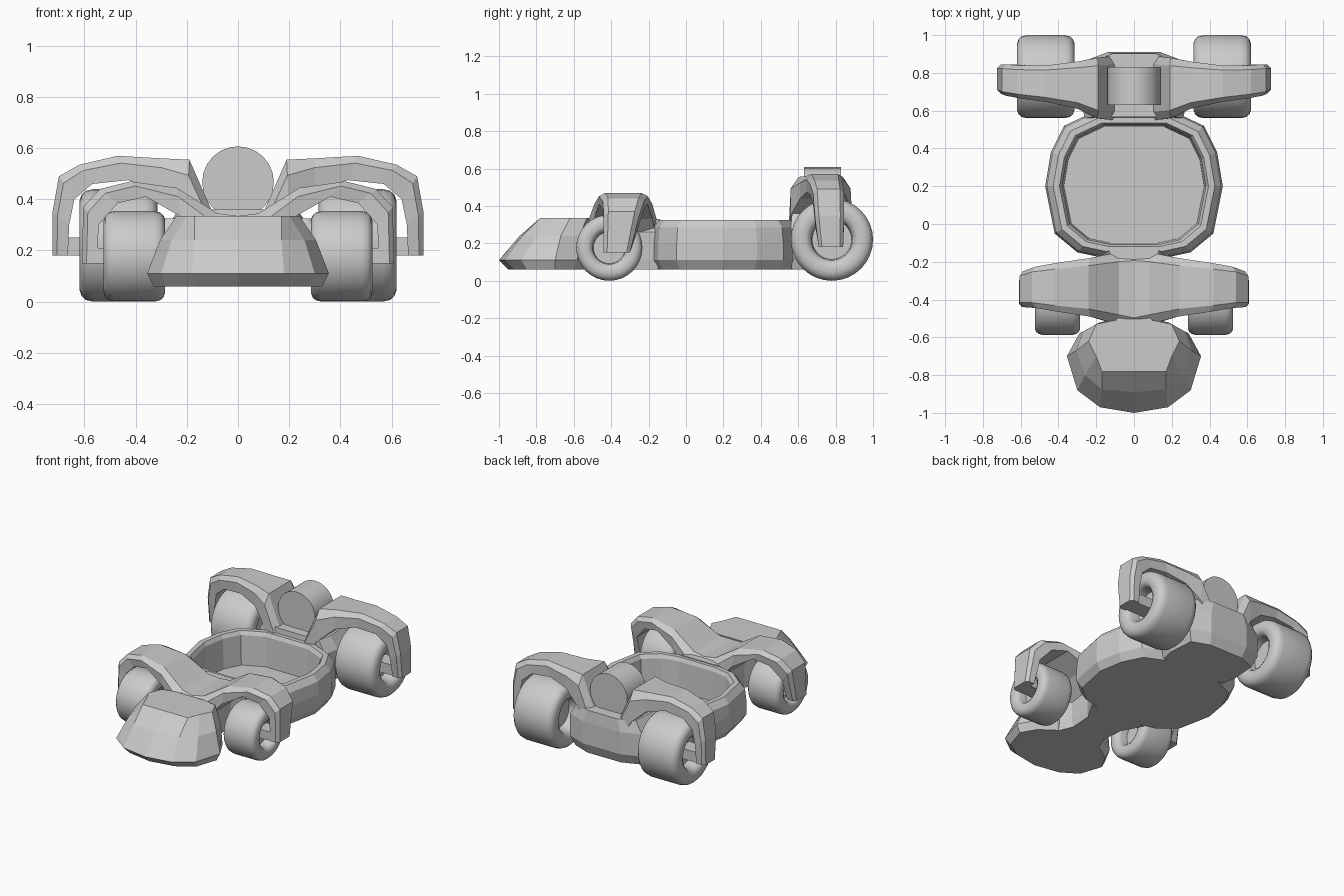
import bpy, bmesh, math
from mathutils import Matrix

if "Cube" in bpy.data.objects:
    bpy.data.objects.remove(bpy.data.objects["Cube"])

grey = bpy.data.materials.new("plain grey")
grey.diffuse_color = (0.6, 0.6, 0.6, 1)
grey.use_nodes = True
grey.node_tree.nodes["Principled BSDF"].inputs["Base Color"].default_value = grey.diffuse_color


def finish(name, bm, smooth=False):
    bmesh.ops.recalc_face_normals(bm, faces=bm.faces)
    me = bpy.data.meshes.new(name)
    bm.to_mesh(me)
    bm.free()
    me.materials.append(grey)
    ob = bpy.data.objects.new(name, me)
    bpy.context.collection.objects.link(ob)
    if smooth:
        bpy.context.view_layer.objects.active = ob
        ob.select_set(True)
        bpy.ops.object.shade_smooth_by_angle(angle=math.radians(50))
        ob.select_set(False)
    return ob


def loft(name, rings, smooth=False):
    """Skin equal-length closed rings and cap both ends."""
    bm = bmesh.new()
    vr = [[bm.verts.new(p) for p in r] for r in rings]
    n = len(vr[0])
    for a, b in zip(vr, vr[1:]):
        for i in range(n):
            j = (i + 1) % n
            bm.faces.new((a[i], a[j], b[j], b[i]))
    bm.faces.new(vr[0])
    bm.faces.new(vr[-1])
    return finish(name, bm, smooth)


def ring(half, z, s=1.0, cy=0.0):
    """Mirror a half outline across x = 0, scaled about (0, cy)."""
    pts = [(x * s, cy + (y - cy) * s, z) for x, y in half]
    return pts + [(-x, y, h) for x, y, h in reversed(pts) if x > 1e-6]


# Nose
loft("nose", [
    ring([(0, -.95), (.17, -.92), (.28, -.85), (.33, -.70), (.27, -.60), (.17, -.53)], .06),
    ring([(0, -1), (.18, -.97), (.30, -.88), (.355, -.70), (.29, -.58), (.18, -.52)], .11),
    ring([(0, -.89), (.17, -.875), (.26, -.80), (.305, -.67), (.27, -.57), (.18, -.52)], .24),
    ring([(0, -.78), (.17, -.78), (.20, -.70), (.24, -.62), (.20, -.53), (.10, -.51)], .335)])

# Neck between nose and cockpit
neck = [(0, -.58), (.18, -.56), (.13, -.44), (.14, -.28), (.22, -.14), (0, -.14)]
loft("neck", [ring(neck, .06, .95, -.35), ring(neck, .11), ring(neck, .26),
              ring([(x * .6, y) for x, y in neck], .33)])

# Cockpit tub: outer wall, rim, inner wall and floor in one skin
tub = [(0, -.18), (.16, -.18), (.30, -.15), (.42, -.05), (.47, .20),
       (.44, .38), (.37, .52), (.20, .60), (0, .60)]
loft("cockpit_tub", [ring(tub, z, s, .2) for z, s in
                     [(.06, .93), (.11, 1), (.2, 1), (.285, .98),
                      (.325, .91), (.325, .84), (.30, .81), (.10, .79)]])

# Tail block between the rear wheels
tail = [(0, .56), (.26, .56), (.285, .66), (.27, .86), (.14, .91), (0, .91)]
loft("tail", [ring(tail, .06, .9, .62), ring(tail, .13), ring(tail, .28),
              ring([(x * .85, y) for x, y in tail], .36, .96, .72)])

# Engine drum
bm = bmesh.new()
bmesh.ops.create_cone(bm, cap_ends=True, segments=24, radius1=.14, radius2=.14, depth=.2,
                      matrix=Matrix.Translation((0, .73, .467)) @ Matrix.Rotation(math.pi / 2, 4, 'X'))
finish("engine_drum", bm, True)


def fender(name, stations, side):
    """Arched arm: each station is top x, z, underside x, z, front y, back y."""
    rings = []
    for xt, zt, xb, zb, y0, y1 in stations:
        c = (y1 - y0) * .13
        xm, zm = xt + (xb - xt) * .3, zt + (zb - zt) * .3
        sec = [(xt, y0 + c, zt), (xt, y1 - c, zt), (xm, y1, zm),
               (xb, y1, zb), (xb, y0, zb), (xm, y0, zm)]
        rings.append([(side * x, y, z) for x, y, z in sec])
    loft(name, rings)


def block(name, x0, x1, y0, y1, z0, z1, side):
    loft(name, [[(side * x, y, z) for x, y in ((x0, y0), (x1, y0), (x1, y1), (x0, y1))]
                for z in (z0, z1)])


def wheel(name, x, y, r, w):
    """Lathed tyre with recessed hubs; w is half the width."""
    half = [(0, .4), (.48, .4), (.5, .75), (.54, .91), (.64, 1), (.8, 1),
            (.9, .95), (.97, .84), (1, .65)]
    prof = half + [(a, -b) for a, b in reversed(half)]
    bm = bmesh.new()
    vs = [bm.verts.new((b * w, a * r, 0)) for a, b in prof]
    es = [bm.edges.new(e) for e in zip(vs, vs[1:])]
    bmesh.ops.spin(bm, geom=vs + es, cent=(0, 0, 0), axis=(1, 0, 0),
                   angle=math.tau, steps=32)
    bmesh.ops.remove_doubles(bm, verts=bm.verts, dist=1e-4)
    bmesh.ops.translate(bm, verts=bm.verts, vec=(x, y, r))
    finish(name, bm, True)


front = [(.0, .335, .0, .2, -.55, -.14), (.08, .345, .10, .2, -.53, -.15),
         (.24, .445, .22, .33, -.49, -.18), (.42, .47, .36, .41, -.465, -.205),
         (.54, .44, .47, .385, -.445, -.225), (.605, .37, .545, .30, -.44, -.25),
         (.61, .15, .55, .15, -.44, -.30)]
rear = [(.10, .35, .12, .2, .55, .89), (.19, .555, .2, .35, .56, .88),
        (.30, .56, .3, .44, .61, .86), (.47, .57, .43, .475, .645, .84),
        (.62, .535, .57, .46, .665, .84), (.70, .49, .64, .40, .68, .845),
        (.725, .35, .66, .30, .69, .845), (.725, .18, .665, .18, .71, .84)]

for side, tag in ((1, "right"), (-1, "left")):
    fender("front_fender_" + tag, front, side)
    fender("rear_fender_" + tag, rear, side)
    # Stub axles from the fender tips into the hubs
    block("front_axle_" + tag, .44, .57, -.44, -.34, .15, .21, side)
    block("rear_axle_" + tag, .52, .69, .72, .83, .18, .25, side)
    wheel("front_wheel_" + tag, side * .405, -.41, .177, .12)
    wheel("rear_wheel_" + tag, side * .467, .78, .22, .152)
